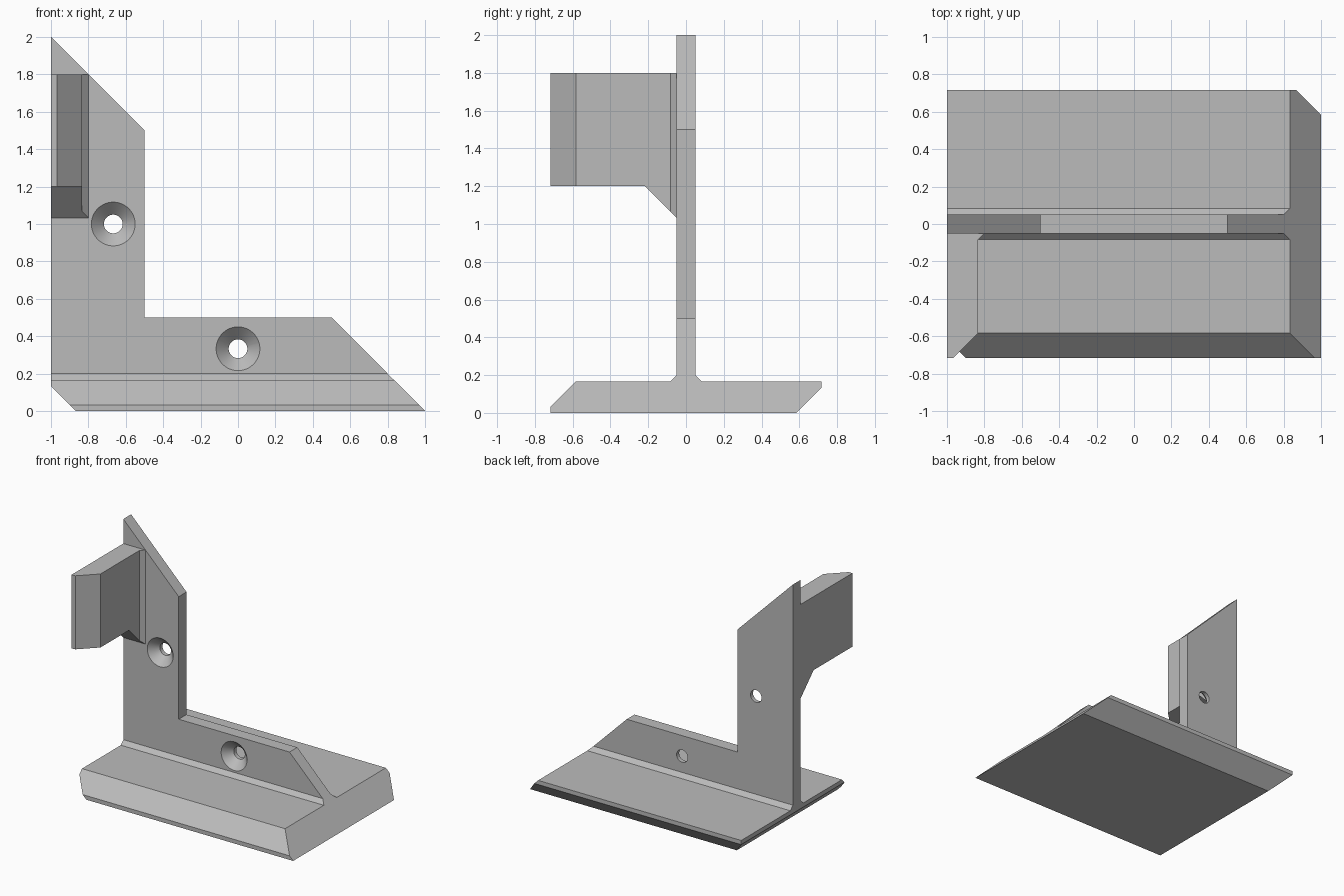
import bpy, bmesh, math
from mathutils import Vector, Matrix

if "Cube" in bpy.data.objects:
    bpy.data.objects.remove(bpy.data.objects["Cube"], do_unlink=True)

grey = bpy.data.materials.new("plain grey")
grey.use_nodes = True
colour = (0.5, 0.5, 0.5, 1)
grey.diffuse_color = colour
grey.node_tree.nodes["Principled BSDF"].inputs["Base Color"].default_value = colour


def make_object(name, bm):
    bmesh.ops.recalc_face_normals(bm, faces=bm.faces)
    mesh = bpy.data.meshes.new(name)
    bm.to_mesh(mesh)
    bm.free()
    mesh.materials.append(grey)
    obj = bpy.data.objects.new(name, mesh)
    bpy.context.collection.objects.link(obj)
    return obj


def prism(profile, axis, start, end):
    """Extrude a 2D profile along an axis; its points use the other two axes in order."""
    bm = bmesh.new()
    verts = []
    for p in profile:
        co = list(p)
        co.insert(axis, start)
        verts.append(bm.verts.new(co))
    face = bm.faces.new(verts)
    ext = bmesh.ops.extrude_face_region(bm, geom=[face])
    move = Vector((0, 0, 0))
    move[axis] = end - start
    bmesh.ops.translate(bm, vec=move, verts=[v for v in ext["geom"] if isinstance(v, bmesh.types.BMVert)])
    return bm


def trim(bm, point, normal):
    """Cut off everything on the normal side of a plane and cap the cut."""
    cut = bmesh.ops.bisect_plane(bm, geom=bm.verts[:] + bm.edges[:] + bm.faces[:], dist=1e-5,
                                 plane_co=point, plane_no=normal, clear_outer=True)
    edges = [e for e in cut["geom_cut"] if isinstance(e, bmesh.types.BMEdge)]
    bmesh.ops.contextual_create(bm, geom=edges)


def boolean(obj, cutter, operation):
    cutter.hide_render = True
    mod = obj.modifiers.new("boolean", "BOOLEAN")
    mod.operation, mod.solver, mod.object = operation, "EXACT", cutter
    bpy.context.view_layer.objects.active = obj
    bpy.ops.object.modifier_apply(modifier=mod.name)
    bpy.data.objects.remove(cutter, do_unlink=True)


# Base plate with bevelled edges and a raised foot under the upright
base = prism([(-0.717, 0), (0.583, 0), (0.717, 0.133), (0.717, 0.167), (0.083, 0.167), (0.05, 0.2),
              (-0.05, 0.2), (-0.083, 0.167), (-0.583, 0.167), (-0.717, 0.033)], 0, -1, 1)
trim(base, (1, 0, 0), (1, 0, 1))
trim(base, (-0.867, 0, 0), (-1, 0, -1))
make_object("base_plate", base)

# L-shaped upright
upright = make_object("upright", prism([(-1, 0.2), (0.8, 0.2), (0.5, 0.5), (-0.5, 0.5),
                                        (-0.5, 1.5), (-1, 2)], 1, -0.05, 0.05))

# Countersunk screw holes
SEGMENTS = 48
for x, z in [(-0.667, 1), (0, 0.333)]:
    hole = bmesh.new()
    rings = []
    for y, r in [(-0.06, 0.127), (0.017, 0.05), (0.06, 0.05)]:
        rings.append([hole.verts.new((x + r * math.cos(a), y, z + r * math.sin(a)))
                      for a in (math.tau * i / SEGMENTS for i in range(SEGMENTS))])
    for lower, upper in zip(rings, rings[1:]):
        for i in range(SEGMENTS):
            j = (i + 1) % SEGMENTS
            hole.faces.new((lower[i], lower[j], upper[j], upper[i]))
    hole.faces.new(rings[0])
    hole.faces.new(rings[-1])
    boolean(upright, make_object("hole_cutter", hole), "DIFFERENCE")

bpy.ops.object.select_all(action="DESELECT")
upright.select_set(True)
bpy.context.view_layer.objects.active = upright
bpy.ops.object.shade_smooth_by_angle(angle=math.radians(30))

# Side arm: plan outline trimmed by its side outline, which has a sloped gusset
arm = make_object("side_arm", prism([(-1, -0.05), (-1, -0.717), (-0.967, -0.717), (-0.833, -0.583),
                                     (-0.833, -0.083), (-0.8, -0.05)], 2, 1, 1.8))
side = make_object("arm_side_cutter", prism([(-0.8, 1.2), (-0.217, 1.2), (-0.04, 1.023),
                                             (-0.04, 1.9), (-0.8, 1.9)], 0, -1.1, -0.7))
boolean(arm, side, "INTERSECT")
